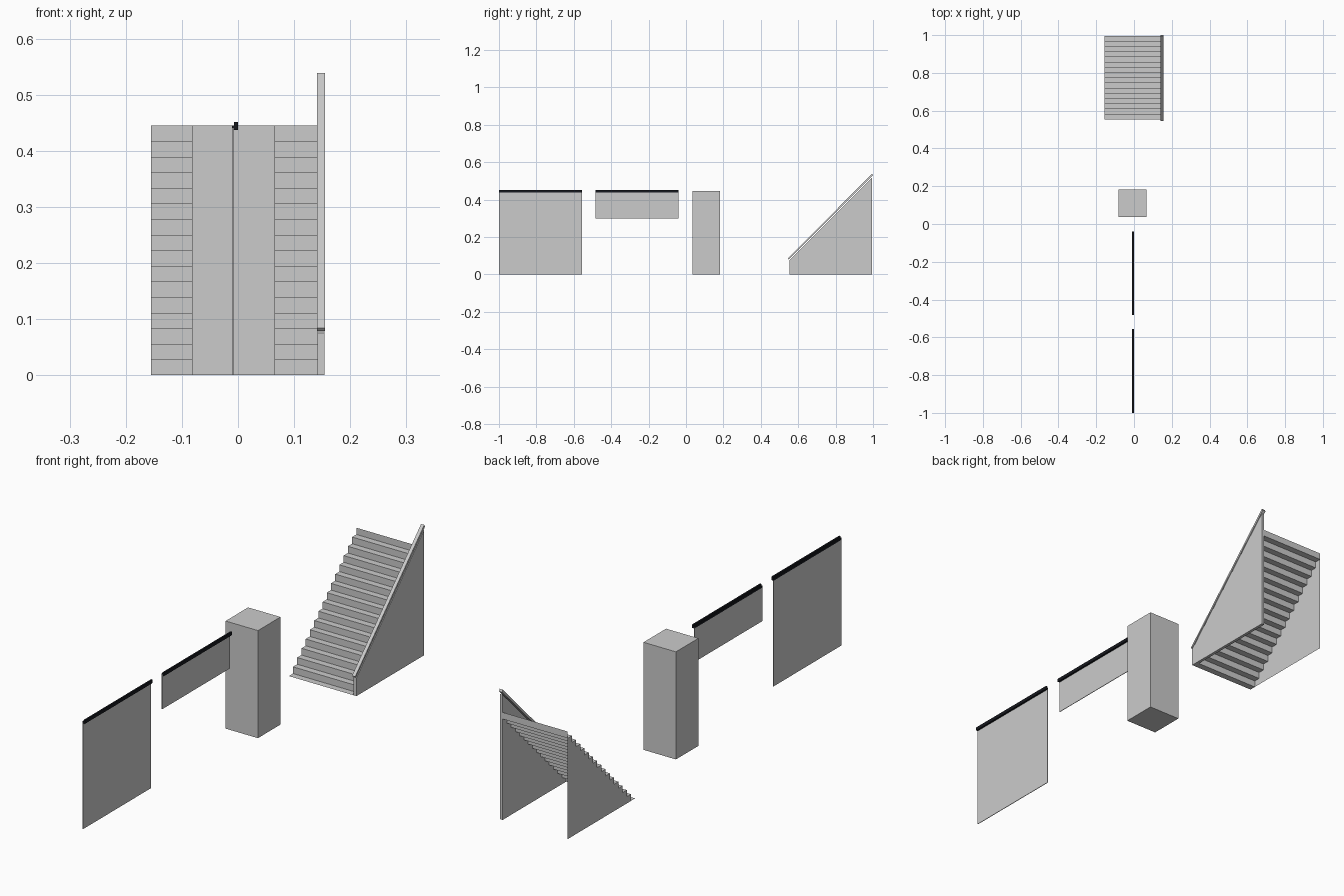
import bpy

if "Cube" in bpy.data.objects:
    bpy.data.objects.remove(bpy.data.objects["Cube"])

H = 0.4446           # common height of the parts
STEPS = 16


def mesh_object(name, verts, faces, mat=None):
    me = bpy.data.meshes.new(name)
    me.from_pydata(verts, [], faces)
    me.update()
    ob = bpy.data.objects.new(name, me)
    bpy.context.collection.objects.link(ob)
    if mat:
        me.materials.append(mat)
    return ob


def prism(name, profile, place, a, b, mat=None):
    """Closed prism: 2D profile swept from a to b; place(u, v, t) gives xyz."""
    n = len(profile)
    verts = [place(u, v, t) for t in (a, b) for u, v in profile]
    faces = [tuple(range(n))[::-1], tuple(range(n, 2 * n))]
    faces += [(i, (i + 1) % n, n + (i + 1) % n, n + i) for i in range(n)]
    ob = mesh_object(name, verts, faces, mat)
    import bmesh
    bm = bmesh.new()
    bm.from_mesh(ob.data)
    bmesh.ops.recalc_face_normals(bm, faces=bm.faces)
    bm.to_mesh(ob.data)
    bm.free()
    return ob


def along_y(u, v, t):
    return (u, t, v)


def along_x(u, v, t):
    return (t, u, v)


def rect(u0, u1, v0, v1):
    return [(u0, v0), (u1, v0), (u1, v1), (u0, v1)]


black = bpy.data.materials.new("dark_cap")
black.diffuse_color = (0.008, 0.009, 0.013, 1)
black.use_nodes = True
black.node_tree.nodes["Principled BSDF"].inputs["Base Color"].default_value = black.diffuse_color

# Thin wall panels with dark stepped caps
cap = [(-0.011, 0.437), (0, 0.437), (0, 0.451), (-0.007, 0.451),
       (-0.007, 0.445), (-0.011, 0.445)]
for label, y0, z0 in (("tall", -1.0, 0.0), ("short", -0.483, 0.298)):
    y1 = y0 + 0.443
    prism(label + "_panel", rect(-0.0105, -0.008, z0, 0.441), along_y, y0, y1)
    prism(label + "_panel_cap", cap, along_y, y0, y1, black)

# Square pillar
prism("pillar", rect(-0.082, 0.066, 0, H), along_y, 0.036, 0.183)

# Stair sheet: floor tread first, riser last, open underneath
Y0, Y1 = 0.553, 0.994
XL, XR = -0.155, 0.142
d, r = (Y1 - Y0) / STEPS, H / STEPS
path = [(Y0, 0.0)]
for i in range(STEPS):
    path += [(Y0 + (i + 1) * d, i * r), (Y0 + (i + 1) * d, (i + 1) * r)]
verts = [(x, y, z) for y, z in path for x in (XL, XR)]
faces = [(2 * i, 2 * i + 1, 2 * i + 3, 2 * i + 2) for i in range(len(path) - 1)]
mesh_object("stair_treads", verts, faces)

# Stepped side sheet on the left, one strip under each tread
verts, faces = [], []
for i in range(1, STEPS):
    k = len(verts)
    verts += [(XL, u, v) for u, v in rect(Y0 + i * d, Y0 + (i + 1) * d, 0, i * r)]
    faces.append((k + 3, k + 2, k + 1, k))
mesh_object("stair_left_side", verts, faces)

# Solid sloping balustrade on the right
prism("balustrade", [(Y0, 0), (Y1, 0), (Y1, 0.517), (Y0, 0.075)],
      along_x, XR, 0.1545)

# Sloping handrail just above the balustrade
prism("handrail", [(0.549, 0.079), (1.0, 0.53), (0.995, 0.539), (0.544, 0.084)],
      along_x, 0.1405, 0.155)
